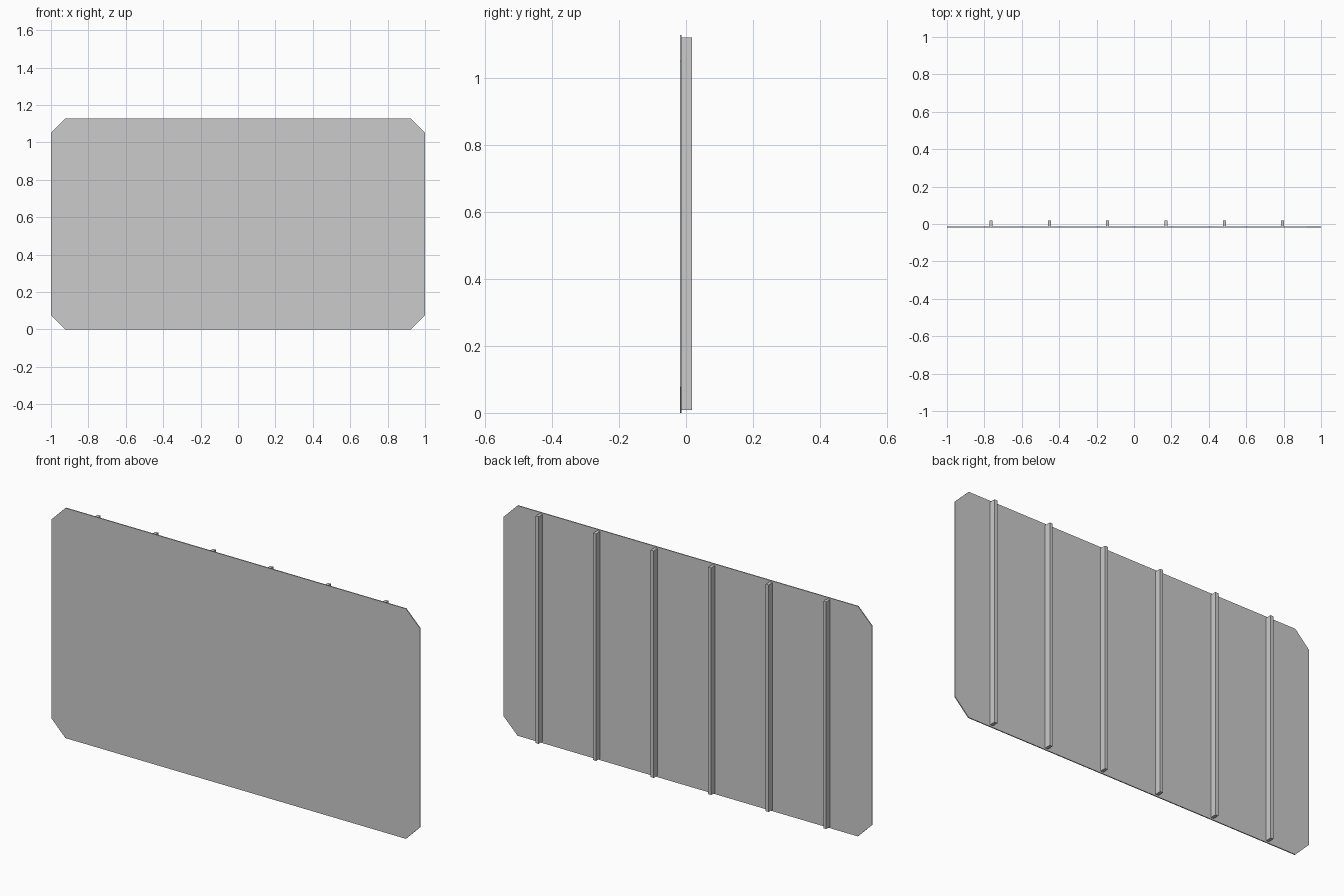
import bpy, bmesh
from mathutils import Vector

if "Cube" in bpy.data.objects:
    bpy.data.objects.remove(bpy.data.objects["Cube"])

HALF_W, HEIGHT, CUT = 1.0, 1.128, 0.077
FRONT, FACE, BACK = -0.018, -0.013, 0.018


def finish(bm, name):
    bmesh.ops.recalc_face_normals(bm, faces=bm.faces)
    mesh = bpy.data.meshes.new(name)
    bm.to_mesh(mesh)
    bm.free()
    obj = bpy.data.objects.new(name, mesh)
    bpy.context.collection.objects.link(obj)
    return obj


def panel():
    # thin board with four clipped corners
    right = [(HALF_W - CUT, 0), (HALF_W, CUT),
             (HALF_W, HEIGHT - CUT), (HALF_W - CUT, HEIGHT)]
    outline = right + [(-x, z) for x, z in reversed(right)]
    bm = bmesh.new()
    face = bm.faces.new([bm.verts.new((x, FRONT, z)) for x, z in outline])
    ext = bmesh.ops.extrude_face_region(bm, geom=[face], use_keep_orig=True)
    verts = [g for g in ext["geom"] if isinstance(g, bmesh.types.BMVert)]
    bmesh.ops.translate(bm, verts=verts, vec=(0, FACE - FRONT, 0))
    return finish(bm, "panel")


def batten(x, index):
    # upright strip on the back of the board
    lo = Vector((x - 0.008, FACE, 0.008))
    hi = Vector((x + 0.008, BACK, 1.121))
    bm = bmesh.new()
    bmesh.ops.create_cube(bm, size=1)
    bmesh.ops.scale(bm, vec=hi - lo, verts=bm.verts)
    bmesh.ops.translate(bm, vec=(lo + hi) / 2, verts=bm.verts)
    return finish(bm, f"back_batten_{index}")


panel()
for i in range(6):
    batten(-0.765 + 0.312 * i, i + 1)
